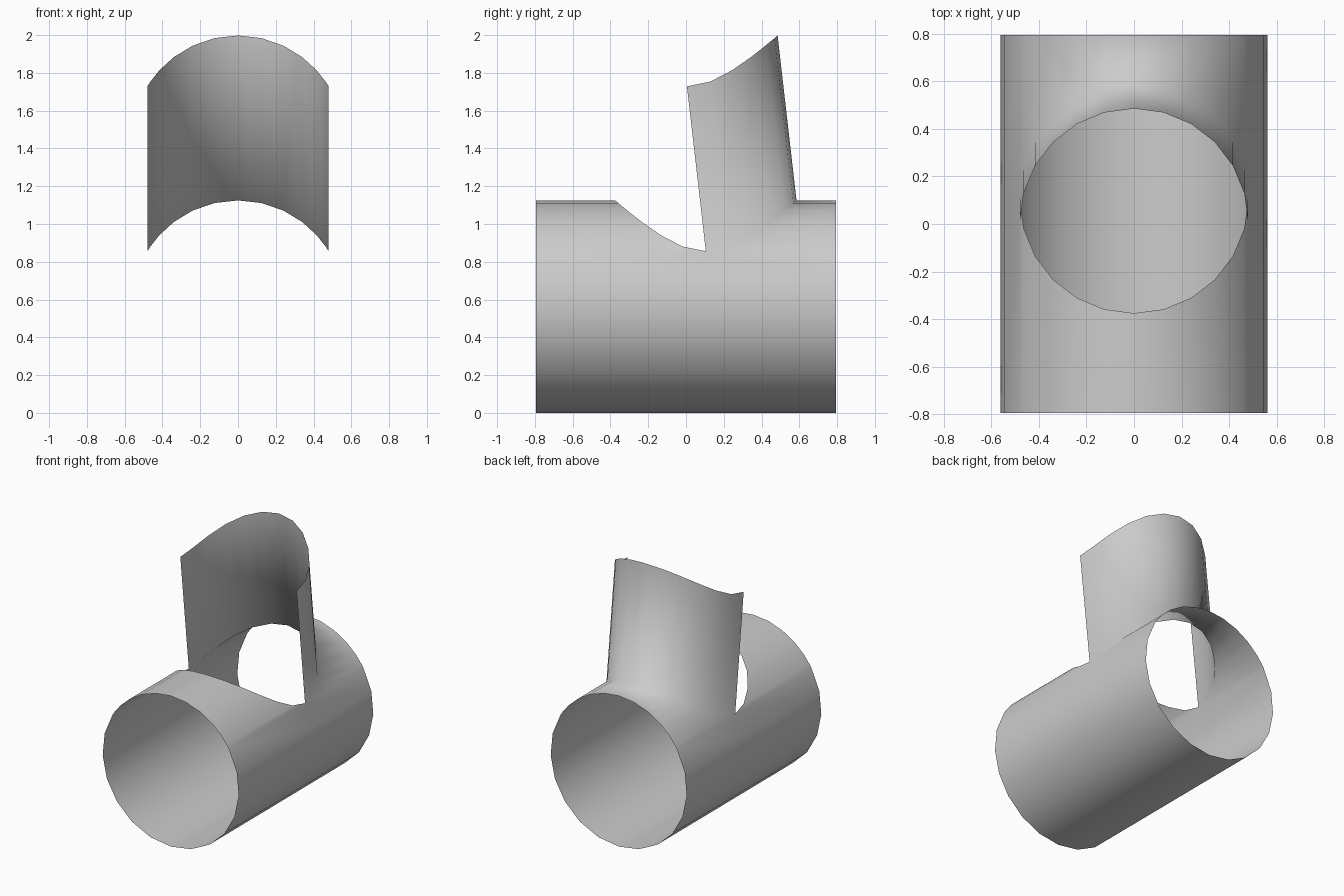
import bpy, bmesh, math
from math import sin, cos, asin, pi
from mathutils import Vector

default = bpy.data.objects.get("Cube")
if default:
    bpy.data.objects.remove(default)

R = 0.5625                  # main pipe radius, also its axis height
HALF = 0.794                # half length of main pipe
HOLE_R, HOLE_Y = 0.48, 0.105
LEAN = Vector((0, -0.1, 0.873))
COLS, LOWER = 12, 14

grey = bpy.data.materials.new("light grey")
grey.use_nodes = True
colour = (0.6, 0.6, 0.6, 1)
grey.diffuse_color = colour
grey.node_tree.nodes["Principled BSDF"].inputs["Base Color"].default_value = colour

bm = bmesh.new()


def on_pipe(angle, y):
    return bm.verts.new((R * sin(angle), y, R + R * cos(angle)))


def strips(a, b):
    """Quads between matching vertex rows, as triangles where ends are shared."""
    for i in range(len(a) - 1):
        ring = list(dict.fromkeys((a[i], a[i + 1], b[i + 1], b[i])))
        bm.faces.new(ring)


# Columns across the round opening in the top of the pipe
front_end, front_rim, back_rim, back_end = [], [], [], []
for i in range(COLS + 1):
    phi = pi * (i / COLS - 0.5)
    angle = asin(HOLE_R * sin(phi) / R)
    reach = HOLE_R * cos(phi)
    front_end.append(on_pipe(angle, -HALF))
    front_rim.append(on_pipe(angle, HOLE_Y - reach))
    back_rim.append(front_rim[-1] if i in (0, COLS) else on_pipe(angle, HOLE_Y + reach))
    back_end.append(on_pipe(angle, HALF))
strips(front_end, front_rim)
strips(back_rim, back_end)

# Lower wall of the pipe, split at the opening's widest point
edge = asin(HOLE_R / R)
rows = [[front_end[-1], front_rim[-1], back_end[-1]]]
for i in range(1, LOWER):
    angle = edge + (2 * pi - 2 * edge) * i / LOWER
    rows.append([on_pipe(angle, y) for y in (-HALF, HOLE_Y, HALF)])
rows.append([front_end[0], front_rim[0], back_end[0]])
for k in (0, 1):
    strips([r[k] for r in rows], [r[k + 1] for r in rows])

# Leaning half-round branch rising from the back of the opening
branch_top = [bm.verts.new(v.co + LEAN) for v in back_rim]
strips(branch_top, back_rim)

bm.normal_update()
mesh = bpy.data.meshes.new("branched_pipe")
bm.to_mesh(mesh)
bm.free()
mesh.materials.append(grey)
mesh.shade_smooth()
pipe = bpy.data.objects.new("branched_pipe", mesh)
bpy.context.collection.objects.link(pipe)
